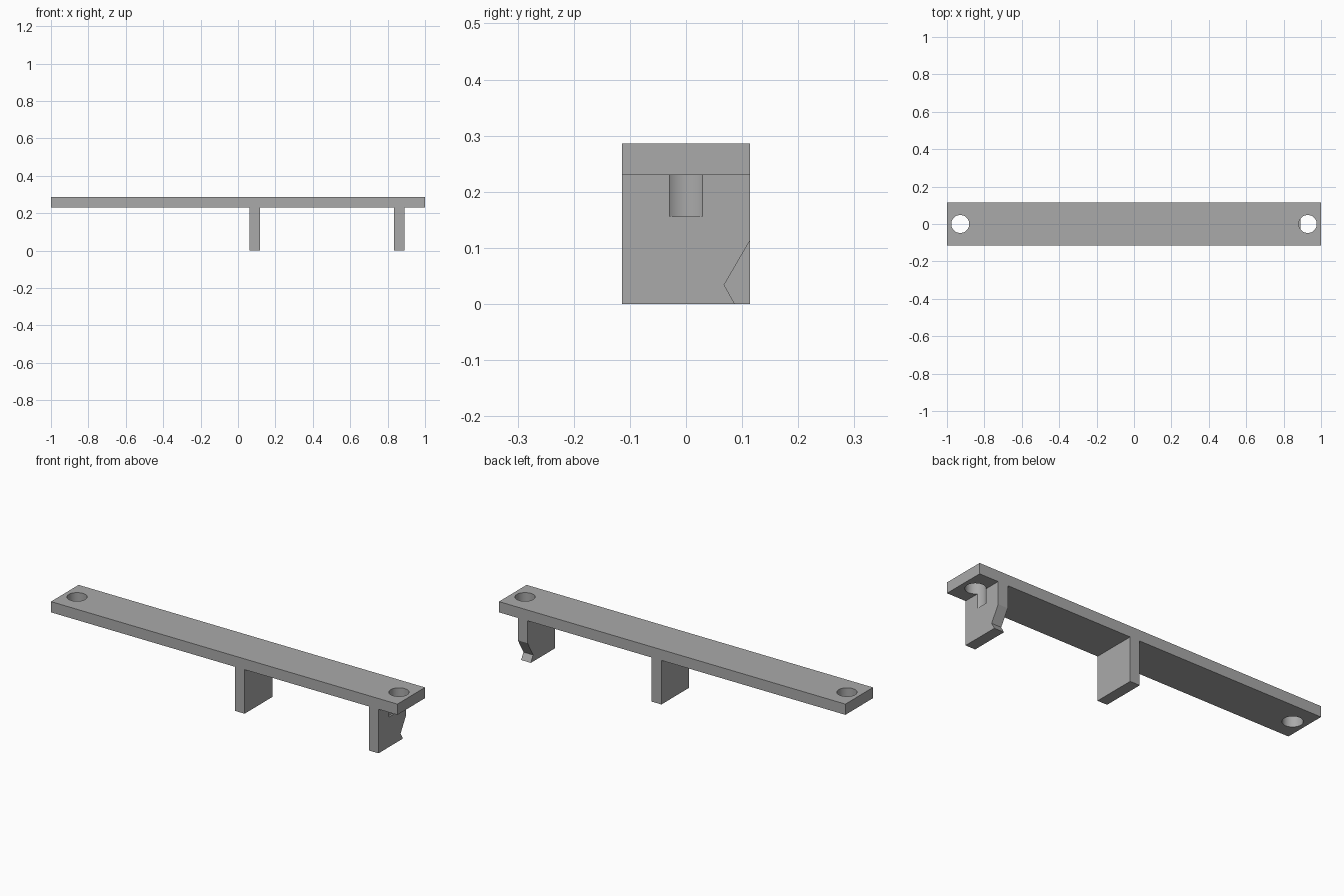
import bpy, bmesh
from mathutils import Vector

cube = bpy.data.objects.get("Cube")
if cube:
    bpy.data.objects.remove(cube, do_unlink=True)

HALF_LENGTH, HALF_DEPTH = 1.0, 0.114
PLATE_BOTTOM, TOP = 0.23, 0.286
TABS = [(0.062, 0.118), (0.835, 0.891)]
HOLE_X, HOLE_RADIUS = 0.929, 0.048

grey = bpy.data.materials.new("grey plastic")
grey.use_nodes = True
colour = (0.4, 0.4, 0.4, 1)
grey.diffuse_color = colour
grey.node_tree.nodes["Principled BSDF"].inputs["Base Color"].default_value = colour


def prism(name, outline, sweep):
    """Sweep a closed outline of 3D points along a vector."""
    bm = bmesh.new()
    face = bm.faces.new([bm.verts.new(p) for p in outline])
    swept = bmesh.ops.extrude_face_region(bm, geom=[face])["geom"]
    verts = [v for v in swept if isinstance(v, bmesh.types.BMVert)]
    bmesh.ops.translate(bm, verts=verts, vec=Vector(sweep))
    bmesh.ops.recalc_face_normals(bm, faces=bm.faces)
    mesh = bpy.data.meshes.new(name)
    bm.to_mesh(mesh)
    bm.free()
    mesh.materials.append(grey)
    obj = bpy.data.objects.new(name, mesh)
    bpy.context.collection.objects.link(obj)
    return obj


def cut(target, cutter):
    """Subtract the cutter, then discard it."""
    cutter.hide_render = True
    mod = target.modifiers.new("cut", 'BOOLEAN')
    mod.operation, mod.solver, mod.object = 'DIFFERENCE', 'EXACT', cutter
    bpy.ops.object.select_all(action='DESELECT')
    bpy.context.view_layer.objects.active = target
    target.select_set(True)
    bpy.ops.object.modifier_apply(modifier=mod.name)
    bpy.data.objects.remove(cutter, do_unlink=True)


# Long plate with two hanging tabs, swept front to back as one piece
profile = [(-HALF_LENGTH, TOP), (-HALF_LENGTH, PLATE_BOTTOM)]
for left, right in TABS:
    profile += [(left, PLATE_BOTTOM), (left, 0), (right, 0), (right, PLATE_BOTTOM)]
profile += [(HALF_LENGTH, PLATE_BOTTOM), (HALF_LENGTH, TOP)]
bracket = prism("mounting_bracket", [(x, -HALF_DEPTH, z) for x, z in profile],
                (0, 2 * HALF_DEPTH, 0))

# Screw holes near both ends
for side in (-1, 1):
    bpy.ops.mesh.primitive_cylinder_add(vertices=48, radius=HOLE_RADIUS, depth=0.2,
                                        location=(side * HOLE_X, 0, TOP - 0.03))
    hole = bpy.context.object
    hole.data.materials.append(grey)
    cut(bracket, hole)

# Angled clip notch in the lower back edge of the end tab
left, right = TABS[1]
notch = [(0.114, 0.113), (0.068, 0.034), (0.087, 0), (0.1, -0.023),
         (0.15, -0.023), (0.15, 0.113)]
cut(bracket, prism("notch_cutter", [(left - 0.02, y, z) for y, z in notch],
                   (right - left + 0.04, 0, 0)))

# Smooth hole walls, sharp edges elsewhere
bpy.ops.object.shade_smooth_by_angle(angle=0.45)
